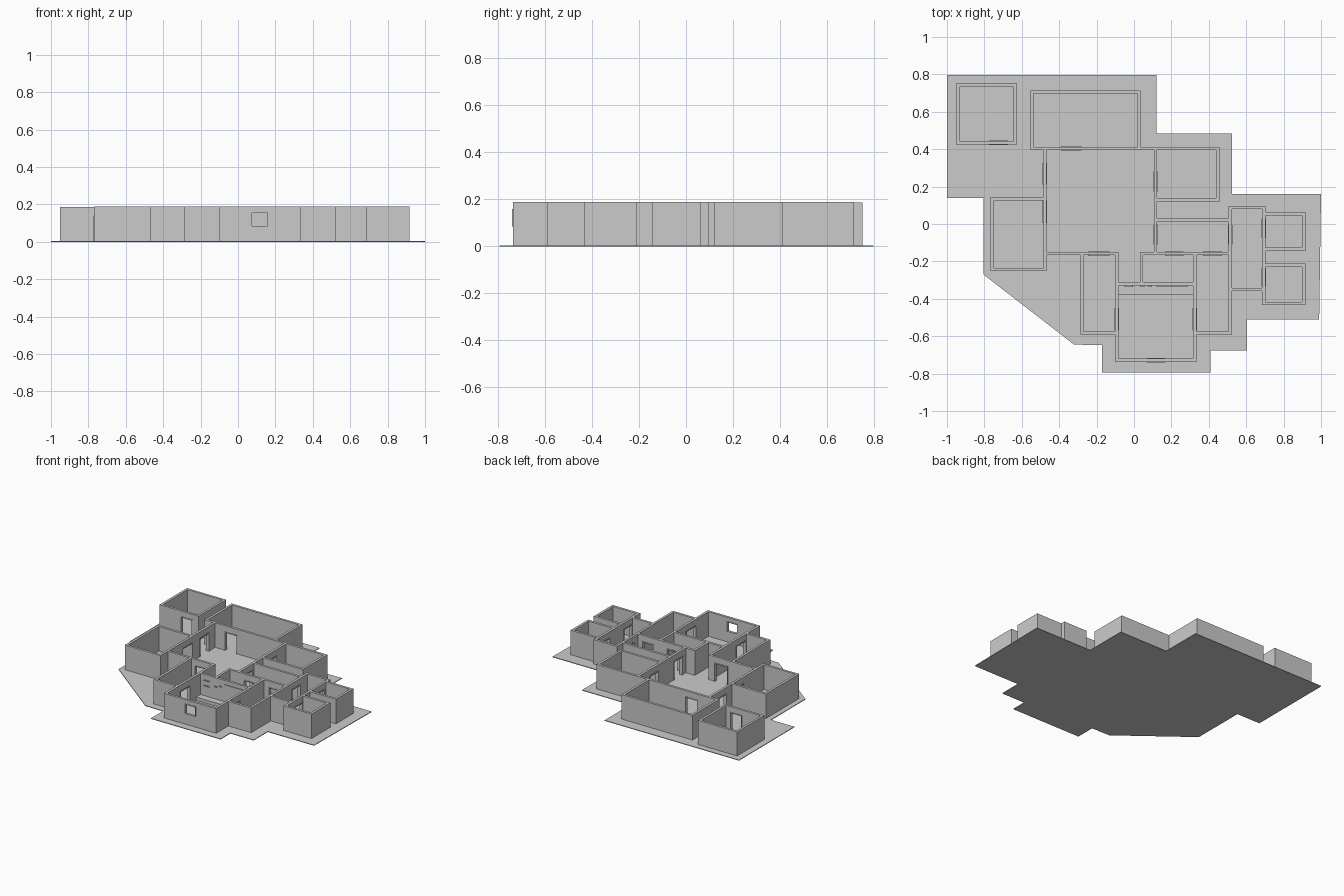
import bpy, bmesh

if "Cube" in bpy.data.objects:
    bpy.data.objects.remove(bpy.data.objects["Cube"])

T, H = 0.018, 0.19       # wall thickness, wall top
F = 0.005                # floor thickness
DOOR = 0.145             # door head height


def add_box(bm, x0, x1, y0, y1, z0, z1):
    v = [bm.verts.new((x, y, z)) for z in (z0, z1)
         for x, y in ((x0, y0), (x1, y0), (x1, y1), (x0, y1))]
    for f in ((3, 2, 1, 0), (4, 5, 6, 7), (0, 1, 5, 4),
              (1, 2, 6, 5), (2, 3, 7, 6), (3, 0, 4, 7)):
        bm.faces.new([v[i] for i in f])


def finish(bm, name):
    me = bpy.data.meshes.new(name)
    bm.to_mesh(me)
    bm.free()
    ob = bpy.data.objects.new(name, me)
    bpy.context.collection.objects.link(ob)
    return ob


def strip(bm, axis, c, a, b, z0, z1, t=T):
    """Box running along an axis, centred on line c."""
    if axis == 'x':
        add_box(bm, a, b, c - t / 2, c + t / 2, z0, z1)
    else:
        add_box(bm, c - t / 2, c + t / 2, a, b, z0, z1)


def wall(name, axis, c, a, b, holes=(), top=H):
    """Wall with holes (start, end[, sill, head]); each hole gets a frame."""
    e = T / 2 if axis == 'x' else -T / 2
    a, b = a - e, b + e
    bm, fr = bmesh.new(), bmesh.new()
    pos = a
    for h in sorted(holes):
        s, t, sill, head = h if len(h) == 4 else (*h, F, DOOR)
        strip(bm, axis, c, pos, s, 0, top)
        strip(bm, axis, c, s, t, head, top)
        if sill > F:
            strip(bm, axis, c, s, t, 0, sill)
        w, d = 0.006, T + 0.006
        strip(fr, axis, c, s, s + w, sill, head, d)
        strip(fr, axis, c, t - w, t, sill, head, d)
        strip(fr, axis, c, s + w, t - w, head - w, head, d)
        pos = t
    strip(bm, axis, c, pos, b, 0, top)
    finish(bm, name + "_wall")
    if holes:
        finish(fr, name + "_frames")
    else:
        fr.free()


# floor slab
outline = [(-1, .797), (.12, .797), (.12, .485), (.525, .485), (.525, .16),
           (1, .16), (.99, -.51), (.605, -.51), (.605, -.677), (.41, -.677),
           (.41, -.793), (-.17, -.793), (-.17, -.647), (-.32, -.645),
           (-.805, -.27), (-.805, .14), (-1, .14)]
bm = bmesh.new()
face = bm.faces.new([bm.verts.new((x, y, 0)) for x, y in outline])
up = bmesh.ops.extrude_face_region(bm, geom=[face])['geom']
for v in up:
    if isinstance(v, bmesh.types.BMVert):
        v.co.z = F
bmesh.ops.recalc_face_normals(bm, faces=bm.faces)
finish(bm, "floor_slab")

# detached back left room
wall("store_back", 'x', .742, -.942, -.634, top=.186)
wall("store_front", 'x', .434, -.942, -.634, [(-.775, -.675)], .186)
for n, x in (("left", -.942), ("right", -.634)):
    wall("store_" + n, 'y', x, .434, .742, top=.186)

# back room and central hall
wall("back_room_back", 'x', .706, -.545, .027)
wall("back_room_left", 'y', -.545, .404, .706)
wall("back_room_right", 'y', .027, .404, .706)
wall("hall_back", 'x', .404, -.545, .447, [(-.39, -.28)])
wall("hall_left", 'y', -.476, -.243, .404, [(.005, .125), (.21, .325)])
wall("hall_right", 'y', .115, -.158, .404, [(-.11, -.005), (.175, .28)])
wall("hall_front_left", 'x', -.158, -.476, -.092, [(-.245, -.13)])
wall("hall_front_right", 'x', -.158, .04, .515, [(.165, .265), (.37, .47)])

# left room
wall("left_room_back", 'x', .135, -.757, -.476)
wall("left_room_front", 'x', -.243, -.757, -.476)
wall("left_room_side", 'y', -.757, -.243, .135)

# right back room and corridor
wall("right_room_front", 'x', .13, .115, .447)
wall("right_room_side", 'y', .447, .13, .404)
wall("corridor_back", 'x', .02, .115, .515)

# lobby between corridor and the two small rooms
wall("lobby_left", 'y', .515, -.583, .088, [(-.11, -.005)])
wall("lobby_back", 'x', .088, .515, .693)
wall("lobby_front", 'x', -.35, .515, .693)
wall("lobby_right", 'y', .693, -.425, .088, [(-.335, -.235), (-.075, .03)])
for n, y0, y1 in (("small_room_one", -.135, .055), ("small_room_two", -.425, -.22)):
    wall(n + "_back", 'x', y1, .693, .907)
    wall(n + "_front", 'x', y0, .693, .907)
    wall(n + "_side", 'y', .907, y0, y1)

# side rooms around the front room
wall("side_left_outer", 'y', -.278, -.583, -.158)
wall("side_left_front", 'x', -.583, -.278, -.092)
wall("side_right_front", 'x', -.583, .325, .515)
wall("closet_left", 'y', .04, -.32, -.158)

# front room
wall("front_room_left", 'y', -.092, -.728, -.158, [(-.57, -.45)])
wall("front_room_right", 'y', .325, -.728, -.158, [(-.57, -.45)])
wall("front_room_back", 'x', -.32, -.092, .325)
wall("front_room_front", 'x', -.728, -.092, .325, [(.07, .165, .085, .16)])

# low bench, wall screen and small shelves on the front room's back wall
bm = bmesh.new()
add_box(bm, -.083, .316, -.38, -.329, F, .03)
finish(bm, "low_bench")
bm = bmesh.new()
add_box(bm, .12, .29, -.335, -.329, .105, .16)
finish(bm, "wall_screen")
bm = bmesh.new()
for x0, x1, z in ((-.05, -.005, .145), (-.05, -.005, .105),
                  (.035, .055, .12), (.075, .095, .132)):
    add_box(bm, x0, x1, -.337, -.329, z, z + .006)
finish(bm, "small_shelves")
